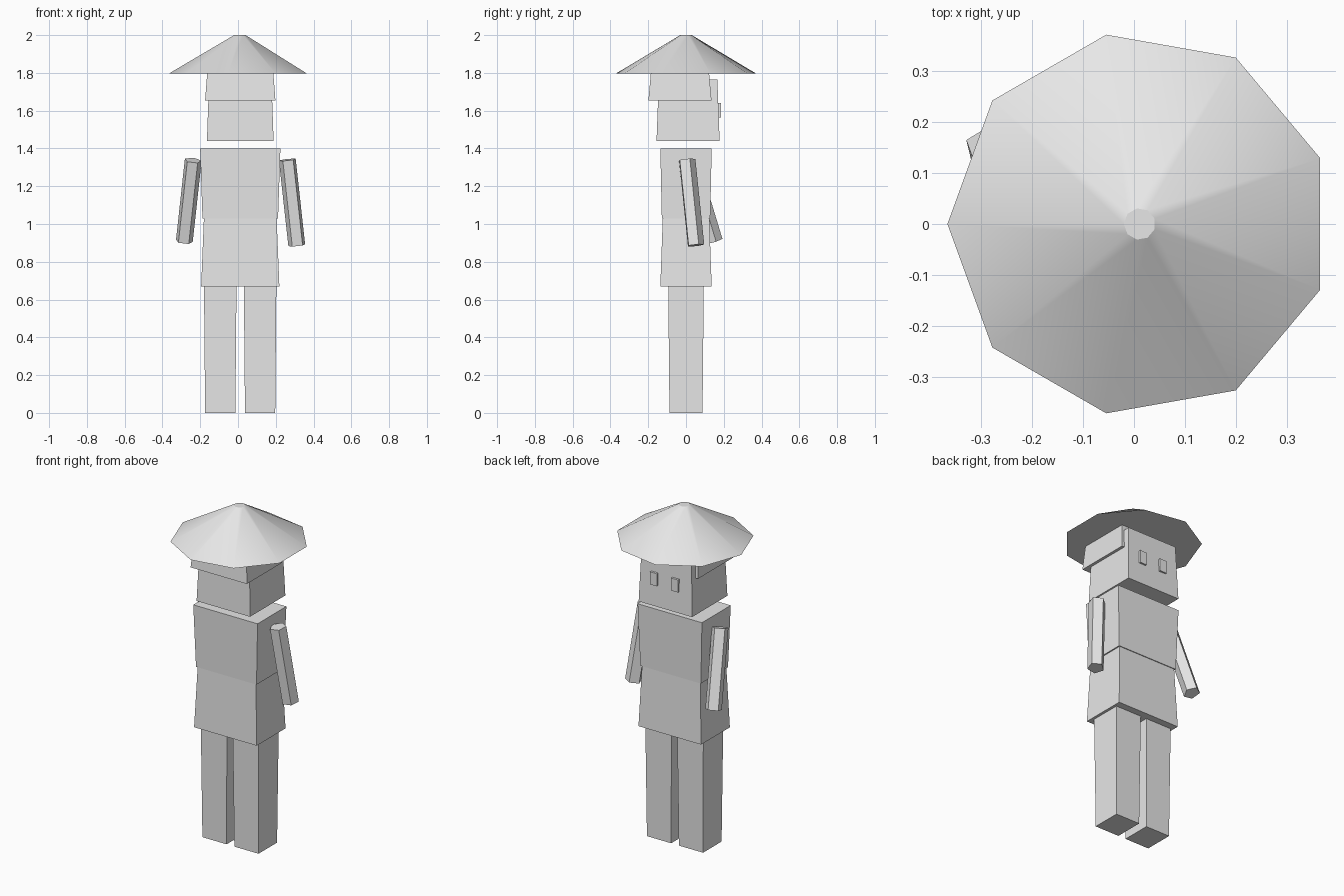
import bpy
import bmesh
import math
from mathutils import Vector, Matrix

old = bpy.data.objects.get("Cube")
if old:
    bpy.data.objects.remove(old, do_unlink=True)

# Single plain colour
grey = bpy.data.materials.new("light_grey")
grey.use_nodes = True
grey.diffuse_color = (0.8, 0.8, 0.8, 1)
grey.node_tree.nodes["Principled BSDF"].inputs["Base Color"].default_value = (0.8, 0.8, 0.8, 1)


def add_object(name, bm):
    bmesh.ops.recalc_face_normals(bm, faces=bm.faces)
    mesh = bpy.data.meshes.new(name)
    bm.to_mesh(mesh)
    bm.free()
    mesh.materials.append(grey)
    obj = bpy.data.objects.new(name, mesh)
    bpy.context.collection.objects.link(obj)
    return obj


def block(name, centre, z_range, bottom, top):
    """Box that tapers from a bottom (width, depth) to a top (width, depth)."""
    bm = bmesh.new()
    bmesh.ops.create_cube(bm, size=1)
    for v in bm.verts:
        upper = v.co.z > 0
        size = top if upper else bottom
        v.co = (centre[0] + v.co.x * size[0],
                centre[1] + v.co.y * size[1],
                z_range[upper])
    return add_object(name, bm)


def rod(name, low, high, radius, sides, turn):
    """Straight prism between two points, turned about its own axis."""
    low, high = Vector(low), Vector(high)
    axis = high - low
    spin = Vector((0, 0, 1)).rotation_difference(axis).to_matrix().to_4x4()
    bm = bmesh.new()
    rings = []
    for end in (low, high):
        place = Matrix.Translation(end) @ spin
        ring = []
        for i in range(sides):
            a = turn + math.tau * i / sides
            ring.append(bm.verts.new(place @ Vector((radius * math.cos(a), radius * math.sin(a), 0))))
        rings.append(ring)
        bm.faces.new(ring)
    for i in range(sides):
        j = (i + 1) % sides
        bm.faces.new((rings[0][i], rings[0][j], rings[1][j], rings[1][i]))
    return add_object(name, bm)


mid = 0.012

# Legs
for side, x in (("left", 0.117), ("right", -0.094)):
    block(side + "_leg", (x, 0), (0, 0.67), (0.16, 0.175), (0.172, 0.188))

# Body
block("tunic_skirt", (mid, 0), (0.67, 1.03), (0.414, 0.272), (0.385, 0.246))
block("chest", (mid, 0), (1.03, 1.4), (0.4, 0.256), (0.425, 0.272))

# Head, hair and eyes
block("head", (mid, 0.011), (1.44, 1.765), (0.353, 0.334), (0.33, 0.31))
block("hair", (mid, -0.032), (1.655, 1.8), (0.372, 0.334), (0.35, 0.308))
for side, x in (("left", 0.087), ("right", -0.053)):
    block(side + "_eye", (x, 0.174), (1.565, 1.64), (0.045, 0.02), (0.045, 0.02))

# Arms, the right one swung towards the face side
rod("left_arm", (0.312, 0.05, 0.887), (0.262, 0.003, 1.34), 0.047, 5, math.radians(22))
rod("right_arm", (-0.285, 0.148, 0.908), (-0.238, 0.018, 1.337), 0.047, 5, math.radians(158))

# Conical hat with a small flat tip
bm = bmesh.new()
bmesh.ops.create_cone(bm, cap_ends=True, segments=9, radius1=0.376, radius2=0.031, depth=0.203,
                      matrix=Matrix.Translation((0.011, 0, 1.8985)))
for v in bm.verts:
    # Point one corner along -x
    v.co.x = 0.022 - v.co.x
first = min(bm.verts, key=lambda v: v.co.x)
offset = math.pi - math.atan2(first.co.y, first.co.x - 0.011)
bmesh.ops.rotate(bm, verts=bm.verts, cent=(0.011, 0, 0), matrix=Matrix.Rotation(offset, 3, "Z"))
hat = add_object("hat", bm)
bpy.ops.object.select_all(action="DESELECT")
hat.select_set(True)
bpy.context.view_layer.objects.active = hat
bpy.ops.object.shade_smooth_by_angle(angle=math.radians(26))
